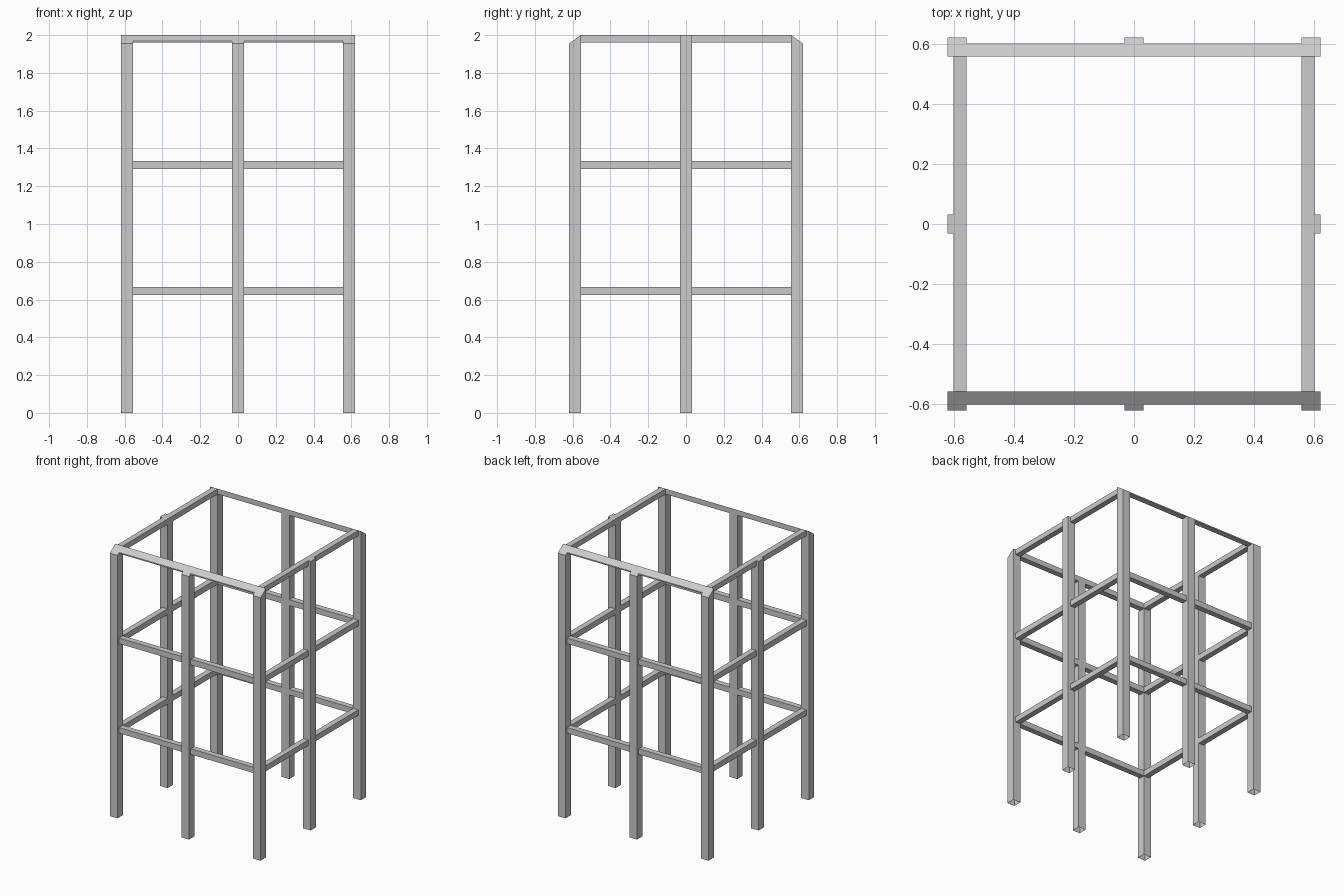
import bpy
import bmesh
from mathutils import Vector

default = bpy.data.objects.get("Cube")
if default:
    bpy.data.objects.remove(default, do_unlink=True)

HALF = 0.62      # outer half width of the frame
POST = 0.063     # post thickness
TOP = 2.0
INNER = HALF - POST

grey = bpy.data.materials.new("light grey metal")
grey.use_nodes = True
colour = (0.6, 0.6, 0.6, 1)
grey.diffuse_color = colour
grey.node_tree.nodes["Principled BSDF"].inputs["Base Color"].default_value = colour


def beam(name, low, high, slope=0, open_base=False):
    """Box between two corners; slope (-1 or 1) bevels its top towards front or back."""
    low, high = Vector(low), Vector(high)
    bm = bmesh.new()
    bmesh.ops.create_cube(bm, size=1)
    bmesh.ops.scale(bm, vec=high - low, verts=bm.verts)
    bmesh.ops.translate(bm, vec=(low + high) / 2, verts=bm.verts)
    if slope:
        # the bevel plane runs from the inner top edge down to the outer face
        for v in bm.verts:
            if v.co.z > high.z - 0.001:
                v.co.z -= 0.72 * max(0, abs(v.co.y) - INNER)
    if open_base:
        bm.faces.ensure_lookup_table()
        base = min(bm.faces, key=lambda f: f.calc_center_median().z)
        bmesh.ops.delete(bm, geom=[base], context='FACES_ONLY')
    mesh = bpy.data.meshes.new(name)
    bm.to_mesh(mesh)
    bm.free()
    mesh.materials.append(grey)
    obj = bpy.data.objects.new(name, mesh)
    bpy.context.collection.objects.link(obj)


def post(name, x, y):
    h = POST / 2
    slope = 0 if y == 0 else (1 if y > 0 else -1)
    beam(name, (x - h, y - h, 0), (x + h, y + h, TOP), slope, True)


# Eight posts: corners and the middle of each side
c = HALF - POST / 2
sides_x = {"right": -c, "middle": 0, "left": c}
sides_y = {"front": -c, "middle": 0, "back": c}
for ny, y in sides_y.items():
    for nx, x in sides_x.items():
        if x or y:
            post(f"{ny}_{nx}_post", x, y)

# Three rings of rails
RAIL_OUT = 0.60
for level, z0, z1 in (("lower", 0.625, 0.667), ("middle", 1.29, 1.333), ("top", 1.96, TOP)):
    for side, s in (("front", -1), ("back", 1)):
        y0, y1 = sorted((s * INNER, s * RAIL_OUT))
        beam(f"{level}_{side}_rail", (-INNER, y0, z0), (INNER, y1, z1),
             s if level == "top" else 0)
    for side, s in (("right", -1), ("left", 1)):
        x0, x1 = sorted((s * INNER, s * RAIL_OUT))
        beam(f"{level}_{side}_rail", (x0, -INNER, z0), (x1, INNER, z1))
